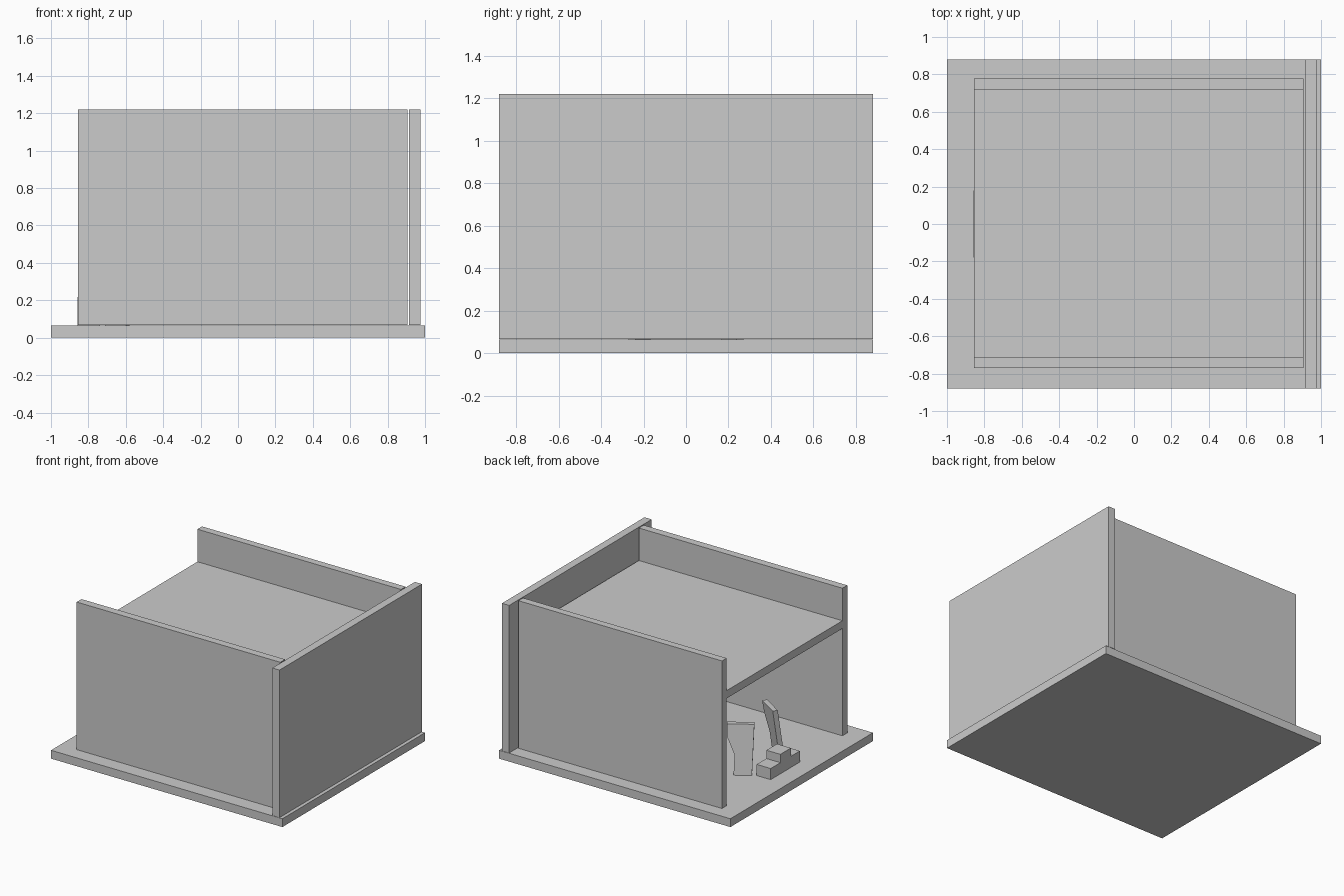
import bpy
from mathutils import Vector

if "Cube" in bpy.data.objects:
    bpy.data.objects.remove(bpy.data.objects["Cube"])


def mesh_object(name, verts, faces):
    mesh = bpy.data.meshes.new(name)
    mesh.from_pydata(verts, [], faces)
    mesh.update()
    obj = bpy.data.objects.new(name, mesh)
    bpy.context.collection.objects.link(obj)
    return obj


def box(name, x, y, z):
    bpy.ops.mesh.primitive_cube_add(size=1, location=[(a + b) / 2 for a, b in (x, y, z)])
    obj = bpy.context.object
    obj.name = name
    obj.scale = [b - a for a, b in (x, y, z)]
    bpy.ops.object.transform_apply(location=True, rotation=False, scale=True)
    return obj


# Floor slab and the walls standing on it
box("floor_slab", (-1, 1), (-0.88, 0.88), (0, 0.065))
box("end_wall", (0.913, 0.975), (-0.88, 0.88), (0.067, 1.22))
box("side_wall_back", (-0.855, 0.905), (0.72, 0.777), (0.067, 1.22))
box("side_wall_front", (-0.855, 0.905), (-0.77, -0.71), (0.067, 1.22))

# Upper floor between the side walls
box("upper_floor", (-0.855, 0.905), (-0.71, 0.72), (0.905, 0.966))

# Stepped block near the open end
box("step_base", (-0.858, -0.737), (-0.18, 0.18), (0.064, 0.152))
box("step_top", (-0.858, -0.737), (-0.07, 0.06), (0.152, 0.217))

# Pair of inward-leaning panels: profile of (width, height), widening at the top
profile = [(0, 0), (1, 0), (1, 0.4), (1.45, 0.75), (1.5, 1), (0, 1)]
n = len(profile)
for side, name in ((1, "leaning_panel_back"), (-1, "leaning_panel_front")):
    origin = Vector((-0.71, 0.2 * side, 0.064))
    across = Vector((0.11, 0.07 * side, 0))
    up = Vector((0.018, -0.056 * side, 0.375))
    thick = Vector((0.54, -0.84 * side, 0)) * 0.038
    outer = [origin + across * w + up * h for w, h in profile]
    verts = outer + [v + thick for v in outer]
    faces = [list(range(n)), list(range(2 * n - 1, n - 1, -1))]
    faces += [[i, i + n, (i + 1) % n + n, (i + 1) % n] for i in range(n)]
    if side == 1:
        faces = [f[::-1] for f in faces]
    mesh_object(name, verts, faces)
